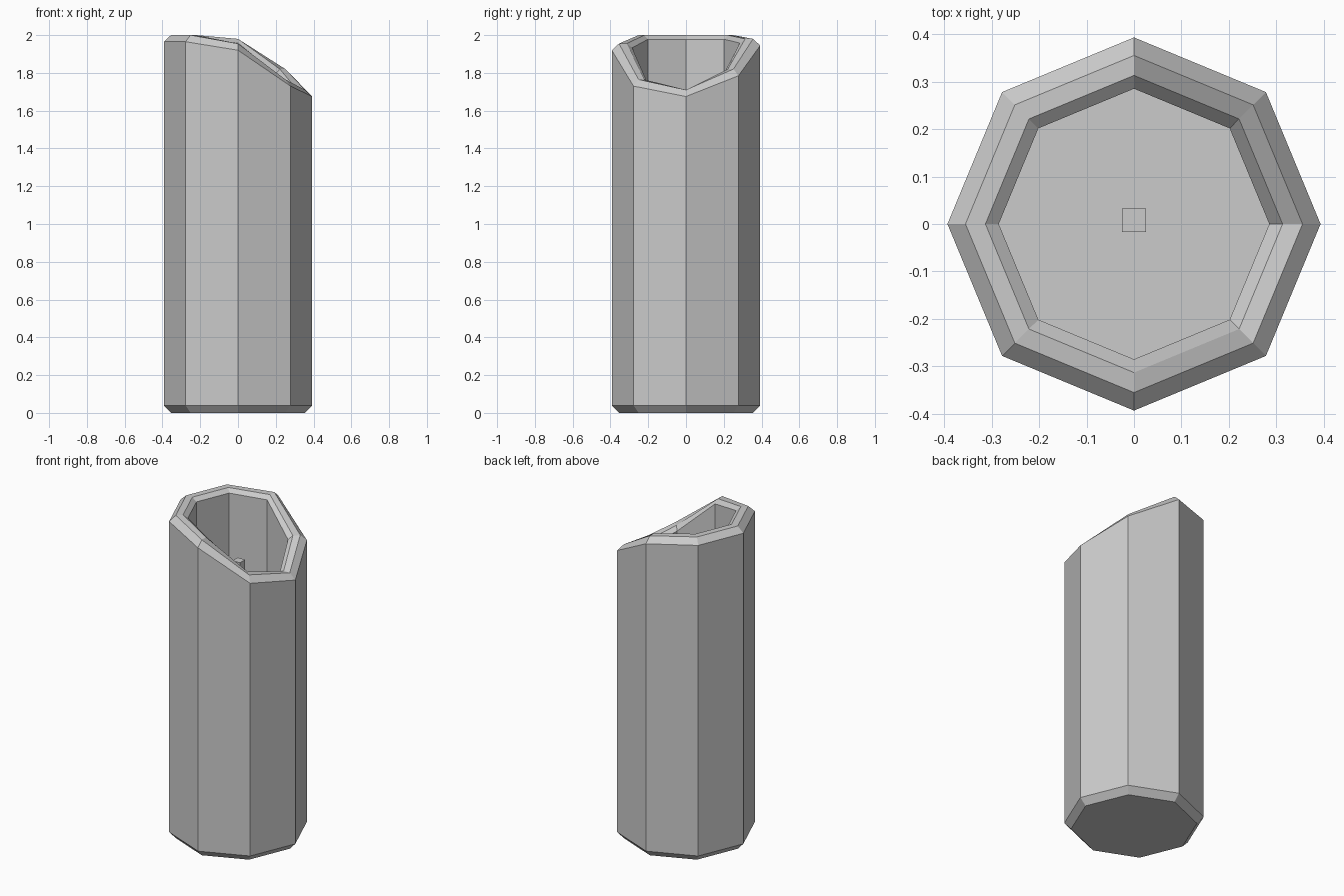
import bpy, bmesh, math

if "Cube" in bpy.data.objects:
    bpy.data.objects.remove(bpy.data.objects["Cube"])

N = 8
# rim height at each corner of the octagon, counter-clockwise from +x (melted, sloping top)
RIM = [1.71, 1.82, 1.98, 2.0, 2.0, 2.0, 1.955, 1.765]
FLOOR = 1.45


def ring(bm, radius, heights):
    return [bm.verts.new((radius * math.cos(i * math.tau / N),
                          radius * math.sin(i * math.tau / N), z))
            for i, z in enumerate(heights)]


def finish(bm, name):
    bmesh.ops.recalc_face_normals(bm, faces=bm.faces)
    mesh = bpy.data.meshes.new(name)
    bm.to_mesh(mesh)
    bm.free()
    obj = bpy.data.objects.new(name, mesh)
    bpy.context.collection.objects.link(obj)
    return obj


# Candle body: bevelled base, outer wall, bevelled rim, hollow with wax floor
bm = bmesh.new()
rings = [
    ring(bm, 0.355, [0.0] * N),
    ring(bm, 0.393, [0.04] * N),
    ring(bm, 0.393, [z - 0.035 for z in RIM]),
    ring(bm, 0.355, RIM),
    ring(bm, 0.313, RIM),
    ring(bm, 0.285, [z - 0.022 for z in RIM]),
    ring(bm, 0.285, [FLOOR] * N),
]
for a, b in zip(rings, rings[1:]):
    for i in range(N):
        j = (i + 1) % N
        bm.faces.new((a[i], a[j], b[j], b[i]))
bm.faces.new(rings[0])
bm.faces.new(rings[-1])
finish(bm, "candle_body")

# Wick: square stub standing on the wax floor
bm = bmesh.new()
bmesh.ops.create_cube(bm, size=1.0)
top = 1.69
base = FLOOR - 0.03
bmesh.ops.scale(bm, vec=(0.05, 0.05, top - base), verts=bm.verts)
bmesh.ops.translate(bm, vec=(0, 0.008, (top + base) / 2), verts=bm.verts)
finish(bm, "wick")
